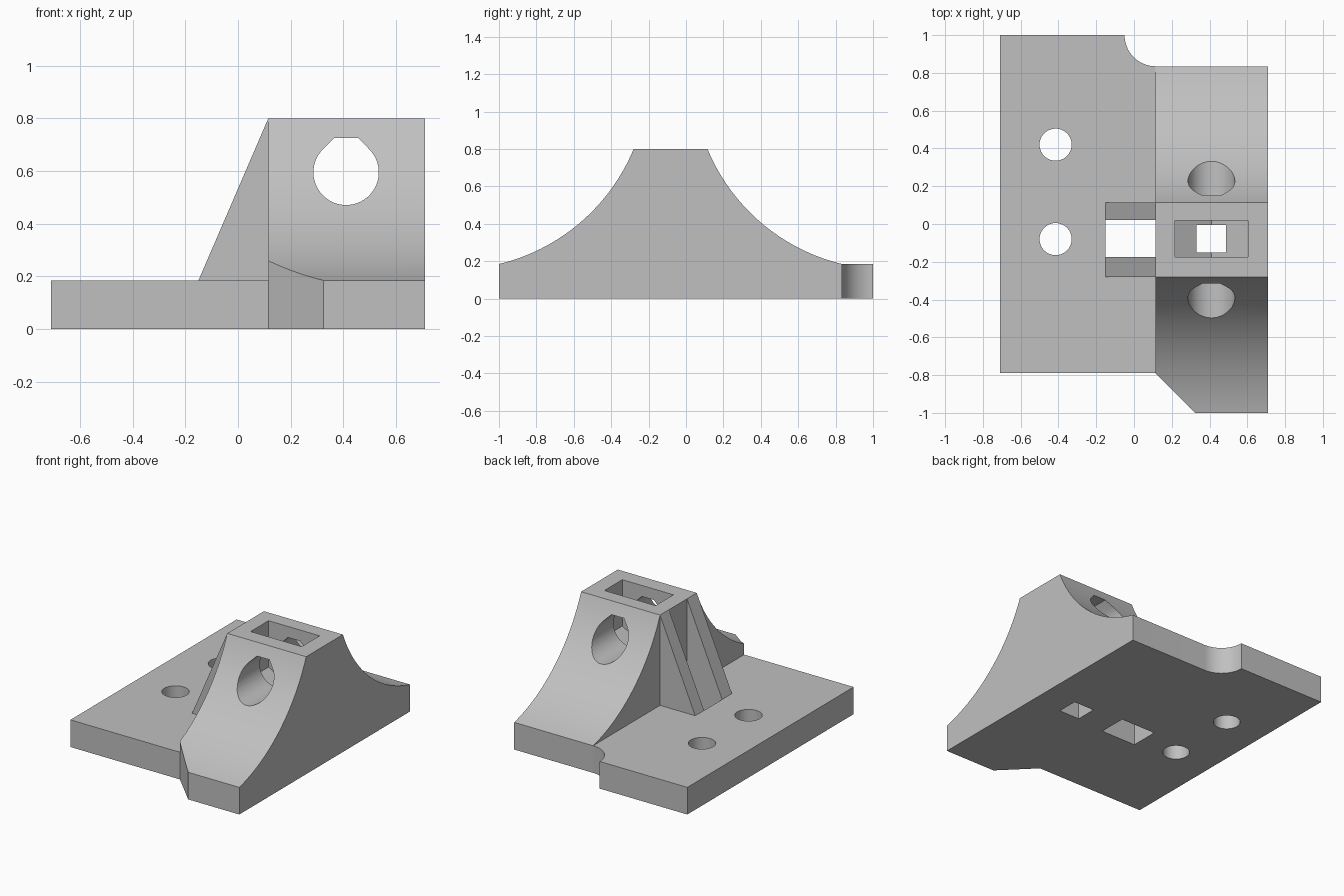
import bpy
import bmesh
from math import sin, cos, radians, atan2, hypot, pi

cube = bpy.data.objects.get("Cube")
if cube:
    bpy.data.objects.remove(cube, do_unlink=True)

grey = bpy.data.materials.new("plain_grey")
grey.use_nodes = True
colour = (0.53, 0.53, 0.53, 1)
grey.diffuse_color = colour
grey.node_tree.nodes["Principled BSDF"].inputs["Base Color"].default_value = colour


def prism(name, outline, axis, lo, hi):
    """Extrude a 2D outline along an axis; the outline uses the other two axes in order."""
    place = {"x": lambda a, b, t: (t, a, b),
             "y": lambda a, b, t: (a, t, b),
             "z": lambda a, b, t: (a, b, t)}[axis]
    bm = bmesh.new()
    low = [bm.verts.new(place(a, b, lo)) for a, b in outline]
    high = [bm.verts.new(place(a, b, hi)) for a, b in outline]
    bm.faces.new(low)
    bm.faces.new(high)
    n = len(outline)
    for i in range(n):
        j = (i + 1) % n
        bm.faces.new((low[i], low[j], high[j], high[i]))
    bmesh.ops.recalc_face_normals(bm, faces=bm.faces[:])
    mesh = bpy.data.meshes.new(name)
    bm.to_mesh(mesh)
    bm.free()
    mesh.materials.append(grey)
    ob = bpy.data.objects.new(name, mesh)
    bpy.context.collection.objects.link(ob)
    return ob


def rect(x0, x1, y0, y1):
    return [(x0, y0), (x1, y0), (x1, y1), (x0, y1)]


def arc(cx, cy, r, start, end, steps):
    angles = [radians(start + (end - start) * i / steps) for i in range(steps + 1)]
    return [(cx + r * cos(a), cy + r * sin(a)) for a in angles]


def sagging_arc(p, q, half, steps=32):
    """Arc from p to q that sags below the chord; half is half its opening angle."""
    dx, dy = q[0] - p[0], q[1] - p[1]
    chord = hypot(dx, dy)
    r = chord / (2 * sin(half))
    side = 1 if dx > 0 else -1
    cx = (p[0] + q[0]) / 2 - side * dy / chord * r * cos(half)
    cy = (p[1] + q[1]) / 2 + side * dx / chord * r * cos(half)
    a0 = atan2(p[1] - cy, p[0] - cx)
    turn = side * 2 * half
    mid = [(cx + r * cos(a0 + turn * i / steps), cy + r * sin(a0 + turn * i / steps))
           for i in range(1, steps)]
    return [p] + mid + [q]


def combine(target, tool, operation):
    mod = target.modifiers.new(operation.lower(), "BOOLEAN")
    mod.operation = operation
    mod.solver = "EXACT"
    mod.object = tool
    bpy.context.view_layer.objects.active = target
    bpy.ops.object.modifier_apply(modifier=mod.name)
    bpy.data.objects.remove(tool, do_unlink=True)


WALL, SIDE, PLATE, TOP = 0.115, 0.71, 0.185, 0.8
BACK, FRONT = 0.115, -0.28        # ends of the flat top
HOLE_X, HOLE_Z, HOLE_R = 0.41, 0.595, 0.124

# Block with two sagging slopes, its front corner chamfered
profile = [(-1, 0)] + sagging_arc((-1, PLATE), (FRONT, TOP), radians(27))
profile += sagging_arc((BACK, TOP), (0.835, PLATE), radians(27)) + [(0.835, 0)]
block = prism("bracket", profile, "x", WALL, SIDE)
corner = prism("corner_cutter", [(WALL - 0.1, -0.69), (WALL - 0.1, -1.1), (0.425, -1.1)],
               "z", -0.1, 1)
combine(block, corner, "DIFFERENCE")

# Base plate with the rounded notch at the back
plate_outline = [(-SIDE, -0.79), (WALL, -0.79), (0.3, -0.55), (0.3, 0.7)]
plate_outline += arc(WALL, 1, 0.165, 270, 180, 16) + [(-SIDE, 1)]
combine(block, prism("base_plate", plate_outline, "z", 0, PLATE), "UNION")

# Sloped gusset, split into two ribs by a slot through the plate
gusset = [(-0.15, 0.1), (-0.15, PLATE), (WALL, TOP), (0.18, 0.7), (0.18, 0.1)]
combine(block, prism("gusset", gusset, "y", FRONT, BACK), "UNION")
combine(block, prism("slot_cutter", rect(-0.15, WALL, -0.175, 0.02), "z", -0.1, 1),
        "DIFFERENCE")

# Screw holes
for y in (0.42, -0.08):
    circle = arc(-0.415, y, 0.085, 0, 360, 40)[:-1]
    combine(block, prism("screw_cutter", circle, "z", -0.1, 0.3), "DIFFERENCE")

# Rod hole with a clipped teardrop roof
teardrop = arc(HOLE_X, HOLE_Z, HOLE_R, 135, 405, 40)
teardrop += [(HOLE_X + 0.046, HOLE_Z + 0.13), (HOLE_X - 0.046, HOLE_Z + 0.13)]
combine(block, prism("rod_cutter", teardrop, "y", -1.2, 1.2), "DIFFERENCE")

# Nut pocket open at the top, with the lower half of a hexagon as its floor
half = 0.1925
nut = [(HOLE_X - half, 1), (HOLE_X - half, HOLE_Z - half * 0.577),
       (HOLE_X, HOLE_Z - half * 1.155),
       (HOLE_X + half, HOLE_Z - half * 0.577), (HOLE_X + half, 1)]
combine(block, prism("nut_cutter", nut, "y", -0.175, 0.018), "DIFFERENCE")

# Square shaft from the pocket down through the underside
combine(block, prism("shaft_cutter", rect(0.332, 0.487, -0.15, -0.005), "z", -0.1, 0.6),
        "DIFFERENCE")

# Smooth the curved faces, keep the edges sharp
bpy.ops.object.select_all(action="DESELECT")
block.select_set(True)
bpy.context.view_layer.objects.active = block
bpy.ops.object.shade_smooth_by_angle(angle=pi / 7)
